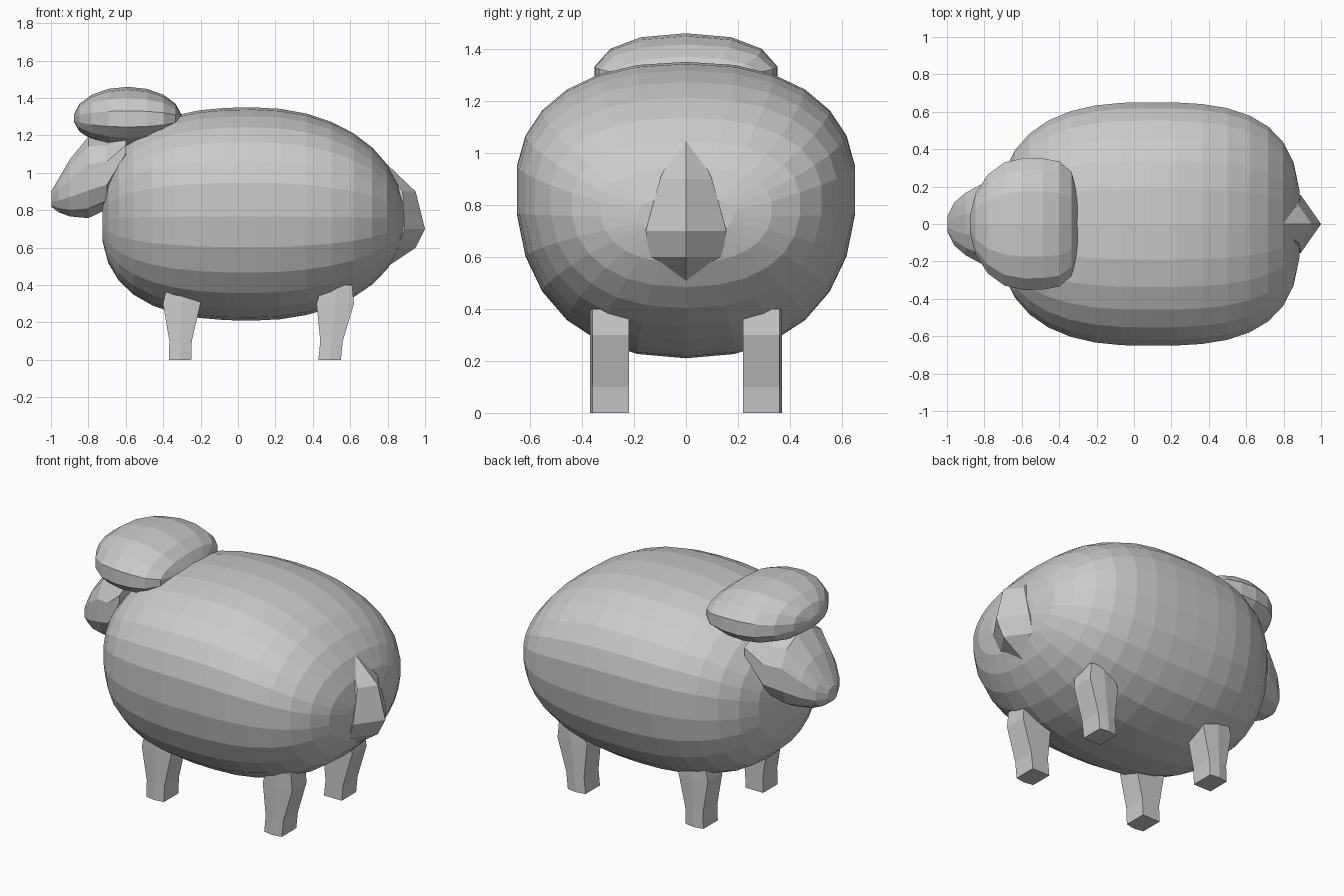
import bpy
import bmesh
from math import sin, cos, pi, copysign

default_cube = bpy.data.objects.get("Cube")
if default_cube:
    bpy.data.objects.remove(default_cube)

wool_grey = bpy.data.materials.new("wool_grey")
wool_grey.use_nodes = True
wool_grey.diffuse_color = (0.6, 0.6, 0.6, 1)
shader = wool_grey.node_tree.nodes["Principled BSDF"]
shader.inputs["Base Color"].default_value = wool_grey.diffuse_color


def skin(name, rings):
    """Bridge rings of equal length and cap both ends."""
    mesh_builder = bmesh.new()
    loops = [[mesh_builder.verts.new(point) for point in ring] for ring in rings]
    for lower, upper in zip(loops, loops[1:]):
        for i in range(len(lower)):
            mesh_builder.faces.new((lower[i - 1], lower[i], upper[i], upper[i - 1]))
    mesh_builder.faces.new(loops[0])
    mesh_builder.faces.new(loops[-1])
    bmesh.ops.recalc_face_normals(mesh_builder, faces=mesh_builder.faces)
    mesh = bpy.data.meshes.new(name)
    mesh_builder.to_mesh(mesh)
    mesh_builder.free()
    mesh.materials.append(wool_grey)
    part = bpy.data.objects.new(name, mesh)
    bpy.context.collection.objects.link(part)
    return part


def rounded(value, power):
    """Height of a superellipse quarter at a distance from its centre."""
    return (1 - abs(value) ** power) ** (1 / power)


def section(x, bottom, top, width, waist, sides, power=2.3):
    """Squarish upright ring, widest at the waist fraction of its height."""
    widest = bottom + waist * (top - bottom)
    ring = []
    for i in range(sides):
        angle = 2 * pi * (i + 0.5) / sides
        across = copysign(abs(cos(angle)) ** (2 / power), cos(angle))
        rise = copysign(abs(sin(angle)) ** (2 / power), sin(angle))
        reach = top - widest if rise > 0 else widest - bottom
        ring.append((x, width * across, widest + reach * rise))
    return ring


def blob(name, centre, length, middle, up, down, width, waist,
         front_power, back_power, side_power, steps, sides):
    """Rounded volume along x whose two ends may differ in squareness."""
    rings = []
    for i in range(steps + 1):
        along = sin((i / steps - 0.5) * 2.9)
        height = rounded(along, front_power if along < 0 else back_power)
        spread = rounded(along, front_power if along < 0 else side_power)
        rings.append(section(centre + length * along, middle - down * height,
                             middle + up * height, width * spread, waist, sides))
    return skin(name, rings)


# Fleece-covered body and the woolly cap over the head
blob("body", centre=0.08, length=0.81, middle=0.75, up=0.6, down=0.54, width=0.655,
     waist=0.58, front_power=2.6, back_power=2.1, side_power=3, steps=16, sides=26)
blob("wool_cap", centre=-0.59, length=0.29, middle=1.29, up=0.17, down=0.15, width=0.36,
     waist=0.45, front_power=2, back_power=2, side_power=4, steps=8, sides=14)

# Face: blunt muzzle widening backwards, with a jaw that climbs to the neck
face_rings = []
for depth in (0.01, 0.1, 0.25, 0.5, 0.75, 1):
    jaw = 0.75 + 0.07 * (1 - depth) ** 6 + max(0, depth - 0.7)
    brow = min(1.2, 0.9 + 0.7 * depth)
    face_rings.append(section(0.4 * depth - 1, jaw, brow, 0.3 * depth ** 0.4, 0.5, sides=12))
skin("face", face_rings)

# Tail: hanging wedge with a sharp ridge along its back
tail_rings = []
for z, ridge, half in ((1.1, 0.74, 0.01), (0.9, 0.95, 0.1), (0.7, 1, 0.155),
                       (0.6, 0.95, 0.14), (0.5, 0.8, 0.05)):
    side = ridge - 0.7 * half
    tail_rings.append([(0.7, -half, z), (side, -half, z), (ridge, 0, z),
                       (side, half, z), (0.7, half, z)])
skin("tail", tail_rings)

# Legs: tapered posts, mirrored across the body
for name, foot, lean in (("fore_legs", -0.31, 0.03), ("hind_legs", 0.49, 0.1)):
    leg_rings = []
    for z, half in ((0, 0.06), (0.1, 0.06), (0.3, 0.1), (0.4, 0.08)):
        x = foot + lean * z
        inner, outer = 0.22, 0.36
        leg_rings.append([(x - half, inner, z), (x + half, inner, z), (x + half, outer, z),
                          (x, outer + 0.01, z), (x - half, outer, z)])
    legs = skin(name, leg_rings)
    mirror = legs.modifiers.new("other_side", "MIRROR")
    mirror.use_axis = (False, True, False)
